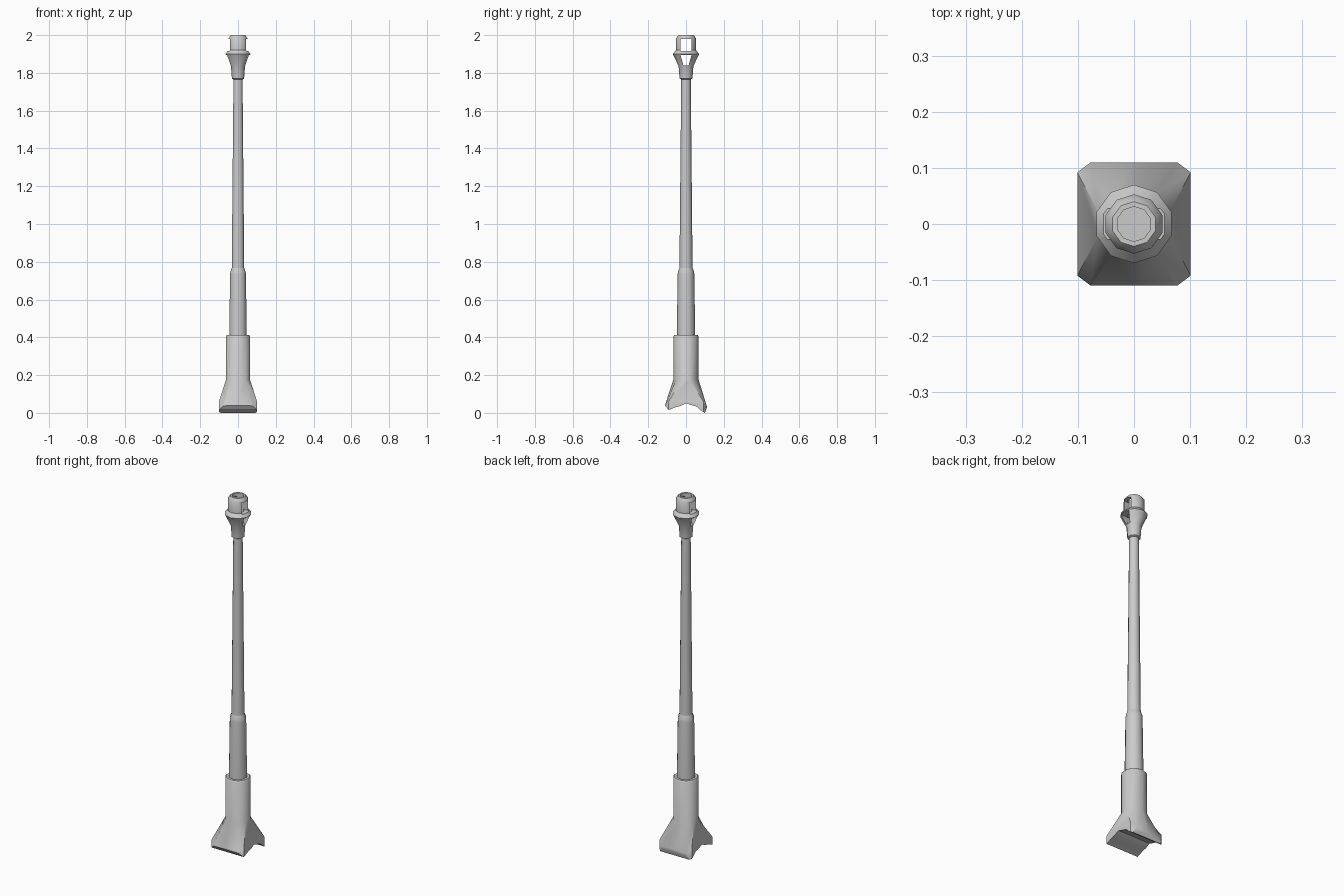
import bpy, bmesh, math

if "Cube" in bpy.data.objects:
    bpy.data.objects.remove(bpy.data.objects["Cube"])

SIDES = 10


def ring(r, z):
    return [(r * math.cos(math.radians(90 + 36 * k)),
             r * math.sin(math.radians(90 + 36 * k)), z) for k in range(SIDES)]


def make_object(name, bm):
    bmesh.ops.recalc_face_normals(bm, faces=bm.faces)
    mesh = bpy.data.meshes.new(name)
    bm.to_mesh(mesh)
    bm.free()
    ob = bpy.data.objects.new(name, mesh)
    bpy.context.collection.objects.link(ob)
    return ob


def loft(name, rings):
    """Skin a stack of equal-count rings and cap both ends."""
    bm = bmesh.new()
    vs = [[bm.verts.new(p) for p in r] for r in rings]
    for a, b in zip(vs, vs[1:]):
        for i in range(len(a)):
            j = (i + 1) % len(a)
            bm.faces.new((a[i], a[j], b[j], b[i]))
    bm.faces.new(vs[0])
    bm.faces.new(vs[-1])
    return make_object(name, bm)


def lathe(name, profile):
    return loft(name, [ring(r, z) for r, z in profile])


def cut(ob, yz):
    """Subtract a prism running along x with the given side outline."""
    cutter = loft("cutter", [[(x, y, z) for y, z in yz] for x in (-0.3, 0.3)])
    cutter.hide_render = True
    mod = ob.modifiers.new("cut", 'BOOLEAN')
    mod.operation = 'DIFFERENCE'
    mod.solver = 'EXACT'
    mod.object = cutter
    bpy.context.view_layer.objects.active = ob
    bpy.ops.object.modifier_apply(modifier=mod.name)
    bpy.data.objects.remove(cutter)


def smooth(ob):
    bpy.ops.object.select_all(action='DESELECT')
    ob.select_set(True)
    bpy.context.view_layer.objects.active = ob
    bpy.ops.object.shade_smooth_by_angle(angle=math.radians(38))


# Breech sleeve flaring from a decagon into a clipped rectangle
half = [(0, 0.11, 0.036), (-0.077, 0.11, 0.036), (-0.101, 0.092, 0.06)]
left = half + [(x, -y, z) for x, y, z in half[:0:-1]]
foot = left + [(0, -0.11, 0.045)] + [(-x, y, z) for x, y, z in left[:0:-1]]
sleeve = loft("breech_sleeve", [
    [(x, y, -0.03) for x, y, z in foot], foot,
    ring(0.067, 0.175), ring(0.067, 0.405), ring(0.062, 0.412), ring(0.045, 0.412)])

# Saddle-shaped underside
cut(sleeve, [(-0.21, -0.1), (-0.21, 0.178), (-0.11, 0.038), (-0.092, 0.015),
             (-0.055, 0.03), (-0.025, 0.038), (0, 0.051), (0.025, 0.042),
             (0.055, 0.034), (0.08, 0.012), (0.1, 0.0), (0.11, 0.026),
             (0.2, 0.25), (0.2, -0.1)])

# Stepped barrel
middle = lathe("middle_sleeve", [(0.049, 0.39), (0.044, 0.735), (0.043, 0.745),
                                 (0.034, 0.77)])
barrel = lathe("barrel", [(0.035, 0.74), (0.025, 1.79)])

# Muzzle brake with open bore
brake = lathe("muzzle_brake", [
    (0.025, 1.765), (0.034, 1.77), (0.039, 1.835), (0.066, 1.892), (0.07, 1.9),
    (0.053, 1.92), (0.053, 1.983), (0.04, 2.0), (0.031, 2.0), (0.031, 1.84)])

# Side ports: a rectangle above a tapered one
cut(brake, [(-0.028, 1.915), (0.028, 1.915), (0.028, 1.98), (-0.028, 1.98)])
cut(brake, [(-0.014, 1.84), (0.014, 1.84), (0.03, 1.896), (-0.03, 1.896)])

for part in (sleeve, middle, barrel, brake):
    smooth(part)
